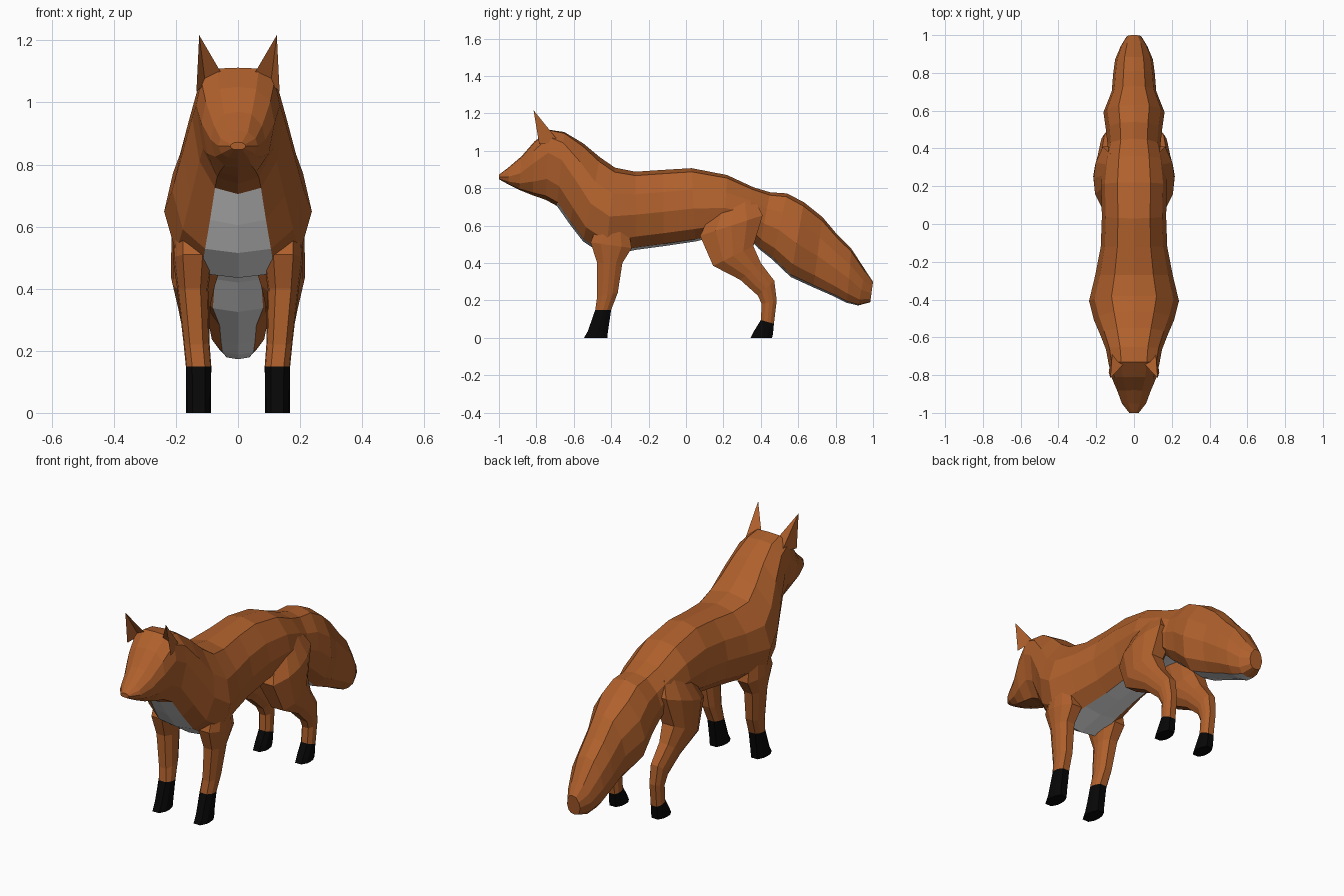
import bpy, bmesh


def material(name, colour):
    m = bpy.data.materials.new(name)
    m.diffuse_color = (*colour, 1)
    return m


FUR = material("orange_fur", (0.43, 0.117, 0.025))
PALE = material("pale_fur", (0.8, 0.8, 0.8))
BLACK = material("black_fur", (0.002, 0.002, 0.002))


def finish(name, bm, mats, mirror=False):
    bmesh.ops.recalc_face_normals(bm, faces=bm.faces[:])
    mesh = bpy.data.meshes.new(name)
    bm.to_mesh(mesh)
    bm.free()
    for m in mats:
        mesh.materials.append(m)
    ob = bpy.data.objects.new(name, mesh)
    bpy.context.collection.objects.link(ob)
    if mirror:
        ob.modifiers.new("mirror", 'MIRROR')
    return ob


def loft(name, rings, profile, mats, second, mirror=False):
    """Ring: start (y, z), end (y, z), centre x, half width, optional lift
    that raises the widest part. Profile: (fraction from start to end,
    fraction of half width). second(ring, side) picks the second colour."""
    bm = bmesh.new()
    loops = []
    for y0, z0, y1, z1, cx, w, *lift in rings:
        k = lift[0] if lift else 0
        loop = []
        for t, s in profile:
            t += k * t * (1 - t)
            loop.append(bm.verts.new((cx + s * w, y0 + t * (y1 - y0), z0 + t * (z1 - z0))))
        loops.append(loop)
    n = len(profile)
    for r in range(len(loops) - 1):
        for i in range(n):
            j = (i + 1) % n
            f = bm.faces.new((loops[r][i], loops[r][j], loops[r + 1][j], loops[r + 1][i]))
            f.material_index = int(second(r, i))
    bm.faces.new(loops[0]).material_index = int(second(0, -1))
    bm.faces.new(loops[-1])
    return finish(name, bm, mats, mirror)


# Cross-section from underside to back, mirrored into a closed loop
half = [(0.03, 0.5), (0.17, 0.84), (0.45, 1.0), (0.71, 0.88), (0.95, 0.5)]
trunk_profile = [(0, 0)] + half + [(1, 0)] + [(t, -s) for t, s in reversed(half)]
underside = (0, len(trunk_profile) - 1)

# Head, neck, trunk and bushy tail, with pale chest, belly and tail underside
loft("body_and_tail", [
    (-1.0, 0.848, -1.0, 0.872, 0, 0.025),
    (-0.95, 0.82, -0.95, 0.91, 0, 0.064),
    (-0.89, 0.79, -0.88, 0.97, 0, 0.088, 0.2),
    (-0.82, 0.762, -0.81, 1.05, 0, 0.118, 0.6),
    (-0.75, 0.738, -0.73, 1.112, 0, 0.135, 0.9),
    (-0.69, 0.705, -0.65, 1.10, 0, 0.148, 0.7),
    (-0.62, 0.605, -0.55, 1.04, 0, 0.18, 0.3),
    (-0.55, 0.515, -0.46, 0.965, 0, 0.212),
    (-0.43, 0.435, -0.38, 0.91, 0, 0.238),
    (-0.27, 0.47, -0.27, 0.888, 0, 0.205),
    (-0.12, 0.49, -0.12, 0.898, 0, 0.176),
    (0.05, 0.515, 0.03, 0.907, 0, 0.17),
    (0.20, 0.55, 0.22, 0.87, 0, 0.175),
    (0.32, 0.55, 0.36, 0.805, 0, 0.16),
    (0.39, 0.475, 0.45, 0.778, 0, 0.14),
    (0.46, 0.42, 0.54, 0.772, 0, 0.148),
    (0.56, 0.325, 0.63, 0.725, 0, 0.162),
    (0.68, 0.27, 0.73, 0.645, 0, 0.118),
    (0.79, 0.222, 0.81, 0.55, 0, 0.11),
    (0.86, 0.187, 0.885, 0.475, 0, 0.10),
    (0.92, 0.173, 0.96, 0.36, 0, 0.072),
    (0.985, 0.19, 1.0, 0.30, 0, 0.04),
], trunk_profile, (FUR, PALE), lambda r, i: 5 <= r < 20 and i in underside)

# Legs, from sole up to where they enter the trunk
leg_profile = [(0, -0.5), (0, 0.5), (0.25, 0.92), (0.5, 1), (0.75, 0.88),
               (1, 0.5), (1, -0.5), (0.75, -0.88), (0.5, -1), (0.25, -0.92)]

loft("front_leg", [
    (-0.545, 0.0, -0.42, 0.0, 0.127, 0.04),
    (-0.525, 0.035, -0.418, 0.03, 0.127, 0.04),
    (-0.485, 0.15, -0.40, 0.15, 0.127, 0.041),
    (-0.475, 0.22, -0.365, 0.24, 0.134, 0.042),
    (-0.475, 0.40, -0.34, 0.40, 0.146, 0.05),
    (-0.51, 0.51, -0.29, 0.48, 0.146, 0.064),
    (-0.46, 0.64, -0.32, 0.64, 0.15, 0.05),
], leg_profile, (FUR, BLACK), lambda r, i: r < 2, True)

loft("hind_leg", [
    (0.345, 0.0, 0.46, 0.0, 0.13, 0.038),
    (0.36, 0.03, 0.465, 0.02, 0.13, 0.038),
    (0.40, 0.095, 0.47, 0.075, 0.13, 0.036),
    (0.405, 0.18, 0.485, 0.20, 0.132, 0.037),
    (0.385, 0.225, 0.472, 0.305, 0.135, 0.043),
    (0.29, 0.31, 0.40, 0.40, 0.142, 0.054),
    (0.145, 0.385, 0.36, 0.49, 0.142, 0.074),
    (0.075, 0.545, 0.41, 0.655, 0.115, 0.099),
    (0.15, 0.70, 0.37, 0.735, 0.095, 0.06),
], leg_profile, (FUR, BLACK), lambda r, i: r < 2, True)

# Pointed ears, hollow at the front
bm = bmesh.new()
inner, outer, back, tip, hollow = [bm.verts.new(p) for p in (
    (0.048, -0.735, 1.085), (0.134, -0.785, 1.035), (0.115, -0.68, 1.05),
    (0.125, -0.815, 1.217), (0.105, -0.725, 1.06))]
for f in ((inner, tip, back), (outer, back, tip), (inner, hollow, tip),
          (outer, tip, hollow), (inner, back, hollow), (outer, hollow, back)):
    bm.faces.new(f)
finish("ear", bm, (FUR,), True)
